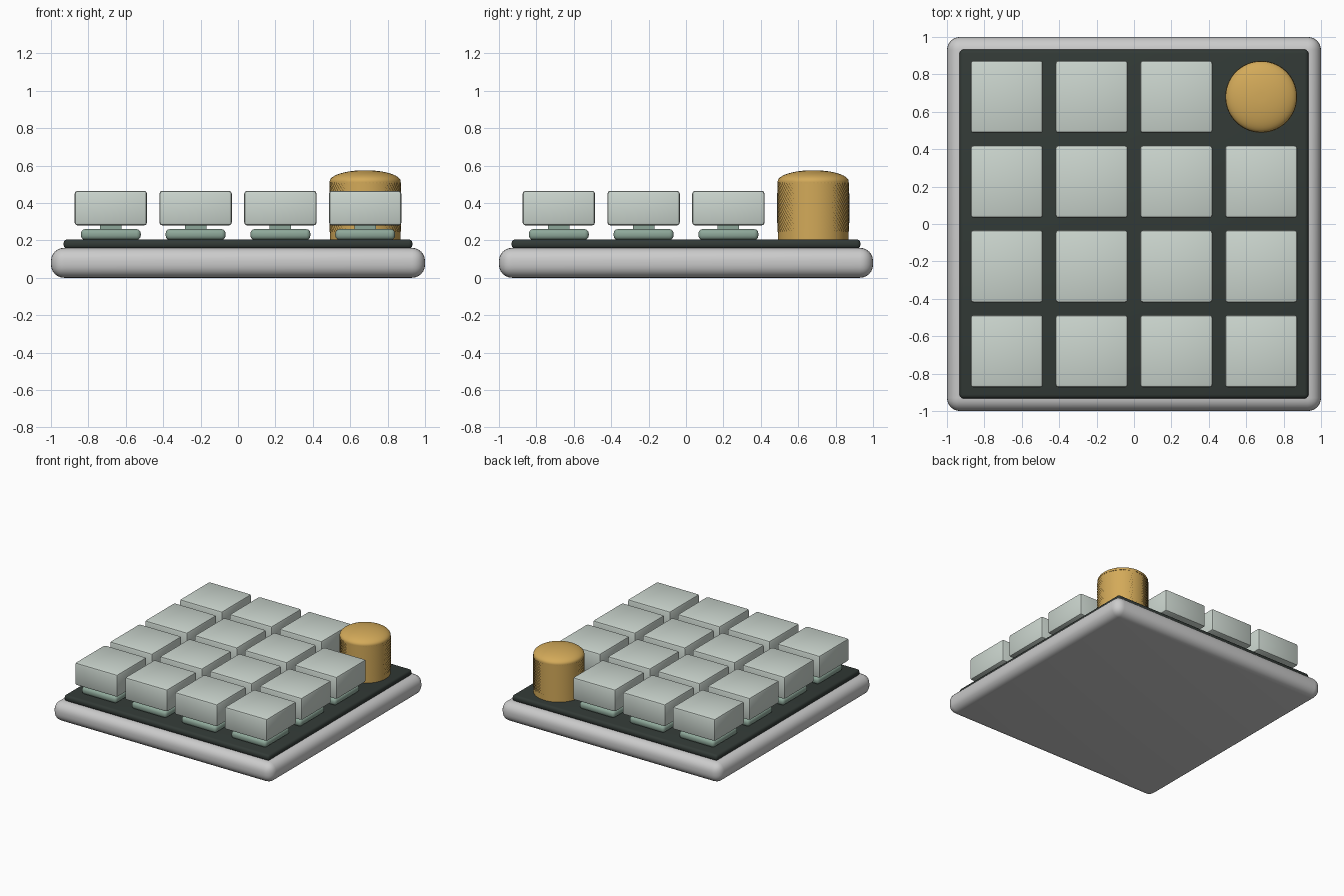
import bpy, bmesh, math

if "Cube" in bpy.data.objects:
    bpy.data.objects.remove(bpy.data.objects["Cube"])

PITCH = 0.4533
SLOTS = [(i - 1.5) * PITCH for i in range(4)]


def material(name, r, g, b):
    m = bpy.data.materials.new(name)
    m.diffuse_color = (r, g, b, 1)
    m.use_nodes = True
    m.node_tree.nodes["Principled BSDF"].inputs["Base Color"].default_value = m.diffuse_color
    return m


def add_object(name, mesh, loc):
    ob = bpy.data.objects.new(name, mesh)
    ob.location = loc
    bpy.context.collection.objects.link(ob)
    return ob


def finish(bm, name, mat, loc, angle):
    mesh = bpy.data.meshes.new(name)
    bmesh.ops.recalc_face_normals(bm, faces=bm.faces[:])
    bm.to_mesh(mesh)
    bm.free()
    if mat:
        mesh.materials.append(mat)
    ob = add_object(name, mesh, loc)
    bpy.ops.object.select_all(action='DESELECT')
    ob.select_set(True)
    bpy.context.view_layer.objects.active = ob
    bpy.ops.object.shade_smooth_by_angle(angle=math.radians(angle))
    return ob


def rounded_box(name, width, z0, z1, bevel, segments, mat, x=0, y=0):
    bm = bmesh.new()
    bmesh.ops.create_cube(bm, size=1)
    bmesh.ops.scale(bm, vec=(width, width, z1 - z0), verts=bm.verts[:])
    if bevel:
        bmesh.ops.bevel(bm, geom=bm.edges[:], offset=bevel, segments=segments,
                        profile=0.5, affect='EDGES')
    return finish(bm, name, mat, (x, y, (z0 + z1) / 2), 35)


dark = material("plate_dark", 0.032, 0.042, 0.037)
pale = material("key_pale", 0.6, 0.67, 0.62)
green = material("switch_green", 0.27, 0.39, 0.32)
gold = material("knob_gold", 0.65, 0.40, 0.10)

# Case and switch plate
rounded_box("case", 2.0, 0.0, 0.16, 0.07, 6, None)
rounded_box("switch_plate", 1.865, 0.155, 0.205, 0.02, 3, dark)

# One key assembly, then linked copies over the grid (back right slot holds the knob)
x0, y0 = SLOTS[0], SLOTS[0]
parts = [
    rounded_box("switch_housing", 0.32, 0.203, 0.26, 0.022, 3, green, x0, y0),
    rounded_box("switch_stem", 0.115, 0.25, 0.29, 0, 1, green, x0, y0),
    rounded_box("keycap", 0.387, 0.28, 0.465, 0.015, 2, pale, x0, y0),
]
for ix, x in enumerate(SLOTS):
    for iy, y in enumerate(SLOTS):
        if (ix, iy) in ((0, 0), (3, 3)):
            continue
        for p in parts:
            add_object(f"{p.name}_{ix}_{iy}", p.data, (x, y, p.location.z))

# Knob: smooth skirt, diamond knurl, domed cap
SIDES, ROWS, R = 120, 24, 0.192
Z0, Z1, Z2, Z3 = 0.203, 0.24, 0.515, 0.575


def loft(name, rings):
    bm = bmesh.new()
    loops = []
    for z, radius in rings:
        loop = []
        for i in range(SIDES):
            a = 2 * math.pi * i / SIDES
            r = radius(i)
            loop.append(bm.verts.new((r * math.cos(a), r * math.sin(a), z)))
        loops.append(loop)
    for low, high in zip(loops, loops[1:]):
        for i in range(SIDES):
            j = (i + 1) % SIDES
            bm.faces.new((low[i], low[j], high[j], high[i]))
    bm.faces.new(loops[0][::-1])
    bm.faces.new(loops[-1])
    return finish(bm, name, gold, (SLOTS[3], SLOTS[3], 0), 25)


def const(r):
    return lambda i: r


knurl = [(Z0, const(R - 0.004)), (Z1, const(R - 0.004))]
for k in range(1, ROWS):
    z = Z1 + (Z2 - Z1) * k / ROWS
    knurl.append((z, lambda i, k=k: R if (i + k) % 2 else R - 0.008))
knurl.append((Z2, const(R - 0.004)))
loft("knob_grip", knurl)

dome = [(Z2 - 0.005, const(R - 0.002))]
for k in range(12):
    t = math.pi / 2 * k / 12
    dome.append((Z2 + (Z3 - Z2) * math.sin(t), const((R - 0.002) * math.cos(t))))
loft("knob_cap", dome)
